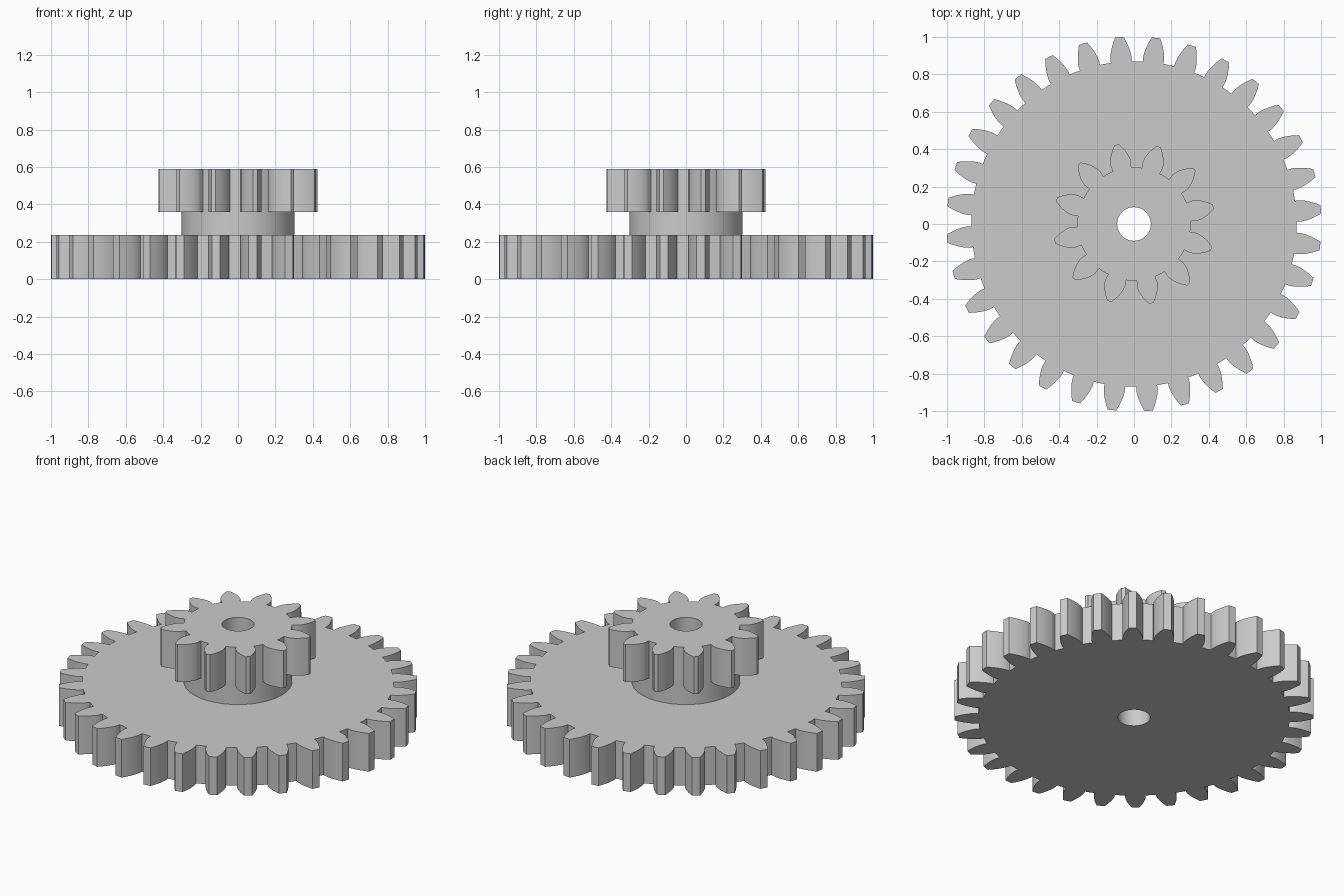
import bpy
import bmesh
from math import radians, pi, cos, sin, tan, acos, sqrt

cube = bpy.data.objects.get("Cube")
if cube:
    bpy.data.objects.remove(cube)

# Single grey material
GREY = (0.6, 0.6, 0.6, 1.0)
grey = bpy.data.materials.new("plain grey")
grey.use_nodes = True
grey.diffuse_color = GREY
grey.node_tree.nodes["Principled BSDF"].inputs["Base Color"].default_value = GREY

PRESSURE = radians(20)
MODULE = 0.059
BORE = 0.09


def polar(r, a):
    return (r * cos(a), r * sin(a))


def circle(r, count=96):
    return [polar(r, 2 * pi * i / count) for i in range(count)]


def involute(angle):
    return tan(angle) - angle


def gear_outline(teeth, root, tip, shift, turn, steps=10):
    """Involute gear outline, with one tooth centred on the angle turn."""
    pitch = MODULE * teeth / 2
    base = pitch * cos(PRESSURE)
    half = (pi / 2 + 2 * shift * tan(PRESSURE)) / teeth + involute(PRESSURE)
    # Half tooth: radius and half angle, from the root to the tip
    flank = [(root, half)]
    for i in range(steps + 1):
        # Even steps of roll angle give an even curve
        roll = sqrt((tip / base) ** 2 - 1) * i / steps
        r = base * sqrt(1 + roll * roll)
        flank.append((r, half - involute(acos(base / r))))
    points = []
    for t in range(teeth):
        mid = turn + 2 * pi * t / teeth
        points += [polar(r, mid - a) for r, a in flank]
        points.append(polar(tip, mid))
        points += [polar(r, mid + a) for r, a in reversed(flank)]
        # Arc along the root to the next tooth
        gap = 2 * pi / teeth - 2 * half
        points += [polar(root, mid + half + gap * k / 4) for k in (1, 2, 3)]
    return points


def bored_prism(name, outline, bottom, top):
    """Extrude an outline with a round bore between two heights."""
    curve = bpy.data.curves.new(name, "CURVE")
    curve.dimensions = "2D"
    curve.fill_mode = "BOTH"
    curve.extrude = (top - bottom) / 2
    for loop in (outline, circle(BORE)):
        spline = curve.splines.new("POLY")
        spline.points.add(len(loop) - 1)
        for point, (x, y) in zip(spline.points, loop):
            point.co = (x, y, 0, 1)
        spline.use_cyclic_u = True
    obj = bpy.data.objects.new(name, curve)
    bpy.context.collection.objects.link(obj)
    bpy.ops.object.select_all(action="DESELECT")
    obj.select_set(True)
    bpy.context.view_layer.objects.active = obj
    bpy.ops.object.convert(target="MESH")
    obj = bpy.context.view_layer.objects.active

    # Weld the caps to the walls and set the part at its height
    bm = bmesh.new()
    bm.from_mesh(obj.data)
    bmesh.ops.remove_doubles(bm, verts=bm.verts, dist=0.0001)
    bmesh.ops.translate(bm, verts=bm.verts, vec=(0, 0, (top + bottom) / 2))
    bmesh.ops.recalc_face_normals(bm, faces=bm.faces)
    bm.to_mesh(obj.data)
    bm.free()
    obj.data.materials.clear()
    obj.data.materials.append(grey)
    bpy.ops.object.shade_smooth_by_angle(angle=radians(30))
    return obj


# Wide lower gear
bored_prism("large_gear", gear_outline(32, 0.87, 1.002, 0, radians(4.5)), 0, 0.235)
# Round collar between the gears
bored_prism("hub", circle(0.302), 0.235, 0.36)
# Small upper gear
bored_prism("small_gear", gear_outline(12, 0.303, 0.434, 0.35, radians(12.3)), 0.36, 0.59)
